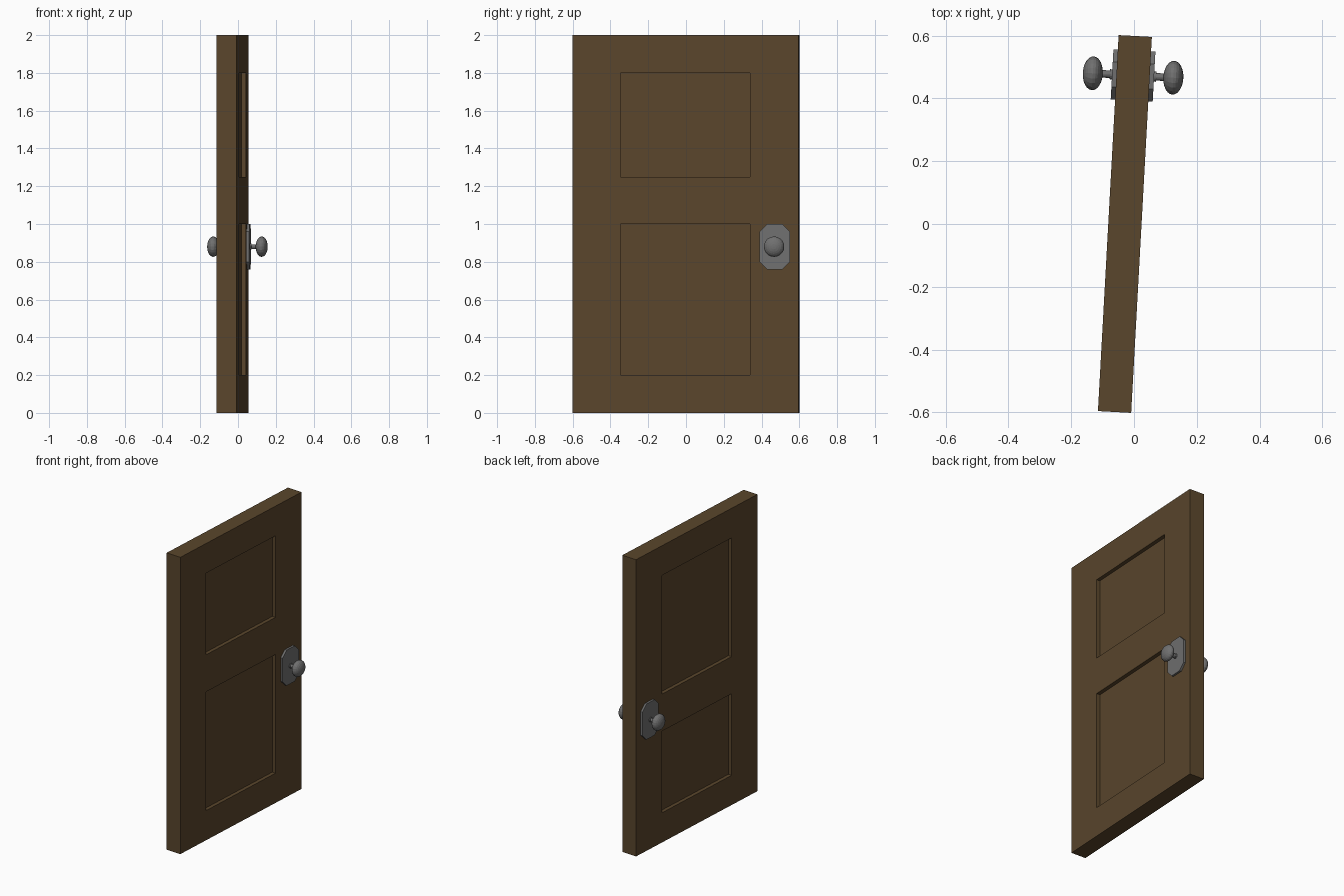
import bpy, bmesh, math
from mathutils import Matrix

if "Cube" in bpy.data.objects:
    bpy.data.objects.remove(bpy.data.objects["Cube"])

# The whole door stands slightly ajar: turned a little about z
PLACE = Matrix.Translation((-0.029, 0, 0)) @ Matrix.Rotation(math.radians(-3.15), 4, 'Z')
W, H, T = 1.2, 2.0, 0.106      # door width, height, thickness
KY, KZ = 0.474, 0.88           # handle position
DEPTH = 0.025                  # panel recess


def material(name, rgb):
    m = bpy.data.materials.new(name)
    m.diffuse_color = (*rgb, 1)
    m.use_nodes = True
    m.node_tree.nodes["Principled BSDF"].inputs["Base Color"].default_value = m.diffuse_color
    return m


WOOD = material("brown_wood", (0.102, 0.061, 0.025))
METAL = material("grey_metal", (0.162, 0.162, 0.162))


def add_object(name, bm, mat):
    bmesh.ops.recalc_face_normals(bm, faces=bm.faces)
    me = bpy.data.meshes.new(name)
    bm.to_mesh(me)
    bm.free()
    me.materials.append(mat)
    ob = bpy.data.objects.new(name, me)
    bpy.context.collection.objects.link(ob)
    ob.matrix_world = PLACE
    return ob


def box(bm, x0, x1, y0, y1, z0, z1):
    m = Matrix.Translation(((x0 + x1) / 2, (y0 + y1) / 2, (z0 + z1) / 2))
    bmesh.ops.create_cube(bm, size=1, matrix=m @ Matrix.Diagonal((x1 - x0, y1 - y0, z1 - z0, 1)))


# Door slab
bm = bmesh.new()
box(bm, -T / 2, T / 2, -W / 2, W / 2, 0, H)
door = add_object("door_slab", bm, WOOD)

# Recessed panels: the back has the same layout upside down
bm = bmesh.new()
for z0, z1 in ((0.2, 1.0), (1.25, 1.8)):
    box(bm, T / 2 - DEPTH, T / 2 + 0.05, -0.345, 0.342, z0, z1)
    box(bm, -T / 2 - 0.05, -T / 2 + DEPTH, -0.345, 0.342, H - z1, H - z0)
cutter = add_object("panel_cutter", bm, WOOD)
cutter.hide_render = True
mod = door.modifiers.new("panels", 'BOOLEAN')
mod.operation = 'DIFFERENCE'
mod.solver = 'EXACT'
mod.object = cutter
bpy.context.view_layer.objects.active = door
bpy.ops.object.modifier_apply(modifier="panels")
bpy.data.objects.remove(cutter)

# Handles on both faces
for side, s in (("front", 1), ("back", -1)):
    # Octagonal plate
    bm = bmesh.new()
    a, b, c = 0.08, 0.12, 0.04
    outline = [(a, b - c), (a - c, b), (c - a, b), (-a, b - c),
               (-a, c - b), (c - a, -b), (a - c, -b), (a, c - b)]
    f = bm.faces.new([bm.verts.new((s * T / 2, KY + y, KZ + z)) for y, z in outline])
    ext = bmesh.ops.extrude_face_region(bm, geom=[f])["geom"]
    bmesh.ops.translate(bm, vec=(s * 0.014, 0, 0),
                        verts=[v for v in ext if isinstance(v, bmesh.types.BMVert)])
    add_object(side + "_handle_plate", bm, METAL)

    # Stem with a small collar
    bm = bmesh.new()
    for x0, x1, r in ((T / 2, 0.074, 0.016), (0.07, 0.12, 0.012)):
        m = Matrix.Translation((s * (x0 + x1) / 2, KY, KZ)) @ Matrix.Rotation(math.pi / 2, 4, 'Y')
        bmesh.ops.create_cone(bm, cap_ends=True, segments=16, radius1=r, radius2=r,
                              depth=x1 - x0, matrix=m)
    add_object(side + "_handle_stem", bm, METAL)

    # Flattened knob
    bm = bmesh.new()
    m = (Matrix.Translation((s * 0.1285, KY, KZ)) @ Matrix.Diagonal((0.032, 0.054, 0.054, 1))
         @ Matrix.Rotation(math.pi / 2, 4, 'Y'))
    bmesh.ops.create_uvsphere(bm, u_segments=20, v_segments=12, radius=1, matrix=m)
    add_object(side + "_knob", bm, METAL)
